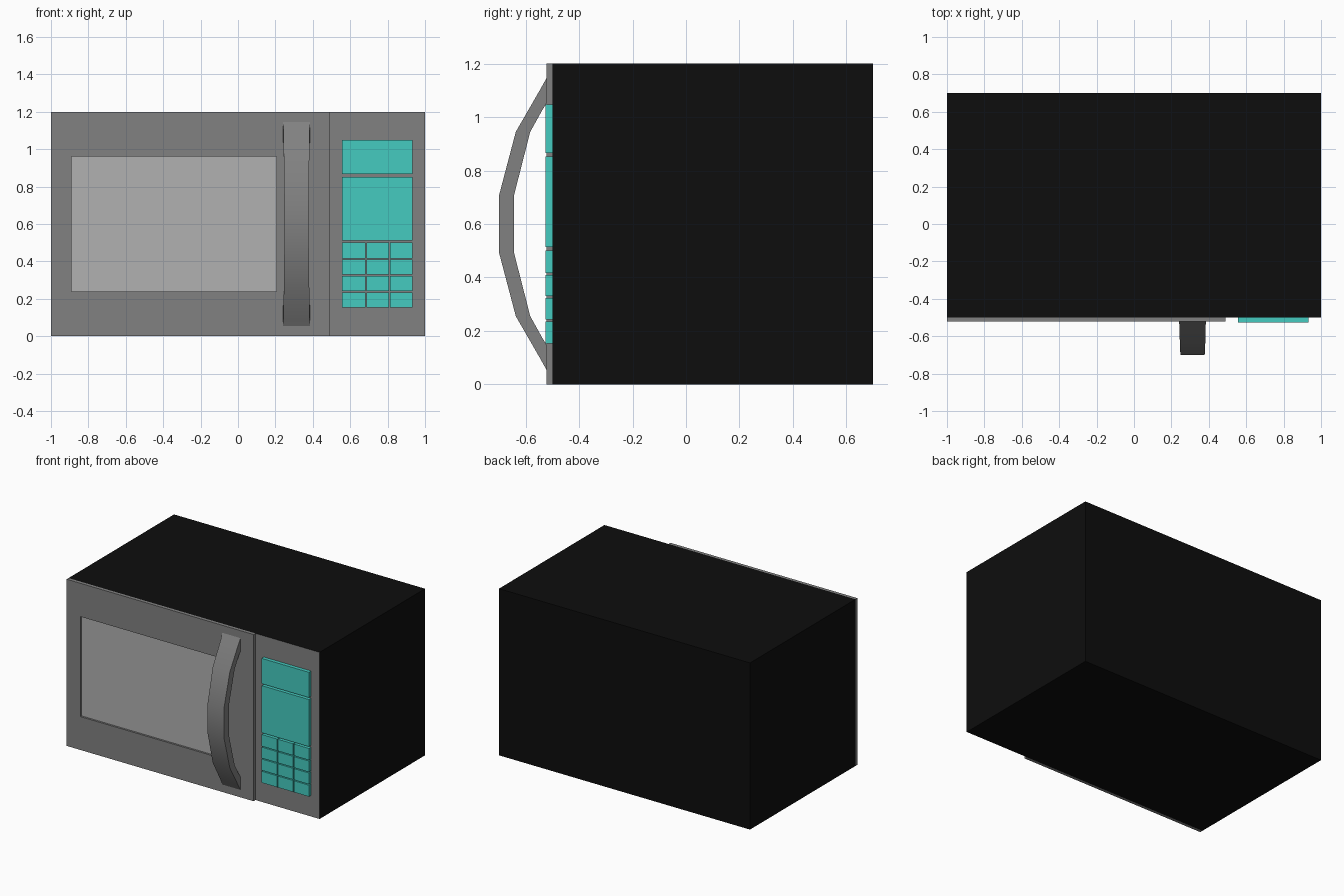
import bpy, bmesh, math

if "Cube" in bpy.data.objects:
    bpy.data.objects.remove(bpy.data.objects["Cube"])


def material(name, rgb):
    m = bpy.data.materials.new(name)
    m.diffuse_color = (*rgb, 1)
    m.use_nodes = True
    m.node_tree.nodes["Principled BSDF"].inputs["Base Color"].default_value = m.diffuse_color
    return m


black = material("black_enamel", (0.004, 0.004, 0.004))
grey = material("grey_front", (0.22, 0.22, 0.22))
glass = material("window_grey", (0.44, 0.44, 0.44))
teal = material("teal_keys", (0.06, 0.60, 0.53))


def finish(bm, name, mats):
    bmesh.ops.recalc_face_normals(bm, faces=bm.faces)
    me = bpy.data.meshes.new(name)
    bm.to_mesh(me)
    bm.free()
    for m in mats:
        me.materials.append(m)
    ob = bpy.data.objects.new(name, me)
    bpy.context.collection.objects.link(ob)
    return ob


def box_bm(x, y, z):
    bm = bmesh.new()
    bmesh.ops.create_cube(bm, size=1)
    for v in bm.verts:
        v.co = [lo if c < 0 else hi for c, (lo, hi) in zip(v.co, (x, y, z))]
    bm.normal_update()
    return bm


def front_face(bm):
    return min(bm.faces, key=lambda f: f.calc_center_median().y)


# Cabinet: black shell with a grey front
bm = box_bm((-1, 1), (-0.5, 0.7), (0, 1.2))
front_face(bm).material_index = 1
finish(bm, "cabinet", [black, grey])

# Door with a recessed window
bm = box_bm((-1, 0.49), (-0.522, -0.5), (0, 1.2))
pane = front_face(bm)
bmesh.ops.inset_individual(bm, faces=[pane], thickness=0.1)
mid = pane.calc_center_median()
for v in pane.verts:
    v.co.x = -0.89 if v.co.x < mid.x else 0.205
    v.co.z = 0.24 if v.co.z < mid.z else 0.96
bmesh.ops.inset_individual(bm, faces=[pane], thickness=0)
for v in pane.verts:
    v.co.y += 0.014
pane.material_index = 1
finish(bm, "door", [grey, glass])

# Control panel: display, large pad and a 3 x 4 keypad
KEY_Y = (-0.526, -0.5)
finish(box_bm((0.557, 0.933), KEY_Y, (0.866, 1.048)), "display", [teal])
finish(box_bm((0.557, 0.933), KEY_Y, (0.513, 0.852)), "large_pad", [teal])
columns = [(0.557, 0.681), (0.687, 0.807), (0.813, 0.933)]
rows = [(0.416, 0.500), (0.330, 0.409), (0.242, 0.323), (0.153, 0.235)]
for r, z in enumerate(rows):
    for c, x in enumerate(columns):
        finish(box_bm(x, KEY_Y, z), f"key_{r + 1}_{c + 1}", [teal])

# Bowed handle: (outer y, outer z, inner y, inner z, half width), mirrored about z = 0.6
half = [(-0.52, 1.15, -0.52, 1.055, 0.073),
        (-0.543, 1.108, -0.538, 1.026, 0.070),
        (-0.637, 0.945, -0.583, 0.945, 0.068),
        (-0.70, 0.706, -0.644, 0.706, 0.065)]
path = half + [(a, 1.2 - b, c, 1.2 - d, w) for a, b, c, d, w in reversed(half)]
bm = bmesh.new()
rings = []
for oy, oz, iy, iz, w in path:
    pts = [(-w, oy, oz), (w, oy, oz), (w, iy, iz), (-w, iy, iz)]
    rings.append([bm.verts.new((0.313 + x, y, z)) for x, y, z in pts])
for a, b in zip(rings, rings[1:]):
    for i in range(4):
        j = (i + 1) % 4
        bm.faces.new((a[i], a[j], b[j], b[i]))
bm.faces.new(rings[0])
bm.faces.new(rings[-1])
handle = finish(bm, "door_handle", [grey])
bpy.context.view_layer.objects.active = handle
handle.select_set(True)
bpy.ops.object.shade_smooth_by_angle(angle=math.radians(40))
